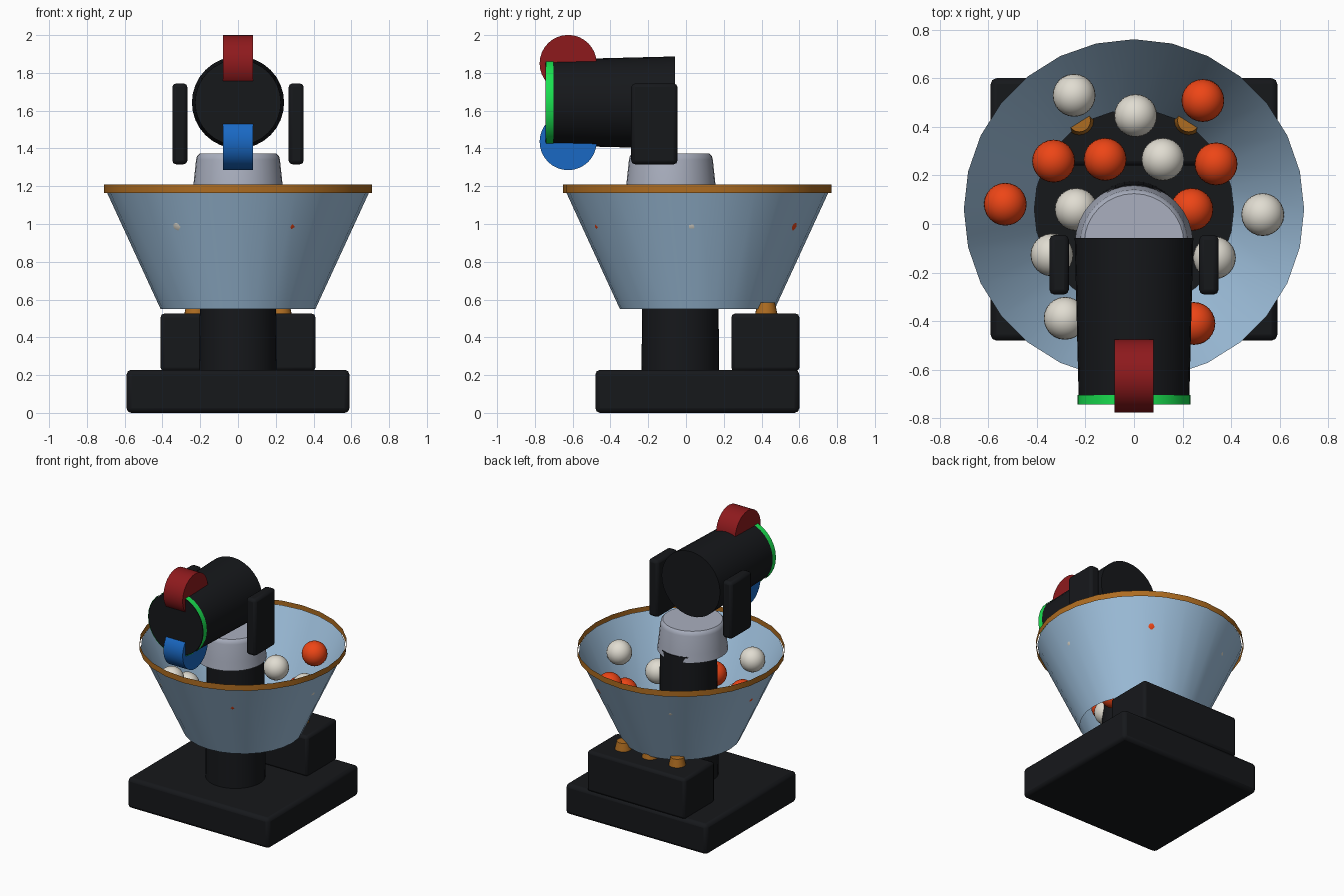
import bpy
import math

if "Cube" in bpy.data.objects:
    bpy.data.objects.remove(bpy.data.objects["Cube"])

COLORS = {
    "black": (0.008, 0.009, 0.011), "pale_blue": (0.36, 0.55, 0.75),
    "amber": (0.42, 0.15, 0.015), "orange": (0.85, 0.06, 0.008),
    "ivory": (0.75, 0.72, 0.64), "grey": (0.40, 0.43, 0.52),
    "green": (0.01, 0.75, 0.08), "red": (0.27, 0.01, 0.012),
    "blue": (0.01, 0.14, 0.55),
}
mats = {}
for key, rgb in COLORS.items():
    mats[key] = bpy.data.materials.new(key)
    mats[key].diffuse_color = (*rgb, 1)


def finish(name, color, smooth=True):
    ob = bpy.context.object
    ob.name = name
    ob.data.materials.append(mats[color])
    if smooth:
        bpy.ops.object.shade_smooth_by_angle(angle=math.radians(35))
    return ob


def box(name, lo, hi, color, bevel):
    mid = [(a + b) / 2 for a, b in zip(lo, hi)]
    bpy.ops.mesh.primitive_cube_add(size=1, location=mid)
    ob = bpy.context.object
    ob.scale = [b - a for a, b in zip(lo, hi)]
    bpy.ops.object.transform_apply(location=False, rotation=False, scale=True)
    mod = ob.modifiers.new("bevel", "BEVEL")
    mod.width = bevel
    mod.segments = 2
    return finish(name, color)


def cone(name, r1, r2, depth, loc, color, rot=(0, 0, 0), sides=32, cap="NGON"):
    bpy.ops.mesh.primitive_cone_add(vertices=sides, radius1=r1, radius2=r2, depth=depth,
                                    location=loc, rotation=rot, end_fill_type=cap)
    ob = bpy.context.object
    # put vertices exactly on the x and y axes
    return finish(name, color)


def lathe(name, profile, loc, color, sides):
    verts, faces = [], []
    for r, z in profile:
        for i in range(sides):
            a = 2 * math.pi * i / sides
            verts.append((r * math.cos(a), r * math.sin(a), z))
    for k in range(len(profile) - 1):
        for i in range(sides):
            j = (i + 1) % sides
            faces.append((k * sides + i, k * sides + j, (k + 1) * sides + j, (k + 1) * sides + i))
    faces.append(tuple(reversed(range(sides))))
    faces.append(tuple(range((len(profile) - 1) * sides, len(profile) * sides)))
    mesh = bpy.data.meshes.new(name)
    mesh.from_pydata(verts, [], faces)
    ob = bpy.data.objects.new(name, mesh)
    ob.location = loc
    bpy.context.collection.objects.link(ob)
    bpy.ops.object.select_all(action="DESELECT")
    bpy.context.view_layer.objects.active = ob
    ob.select_set(True)
    return finish(name, color)


# base, control box and knobs
box("base", (-0.59, -0.48, 0), (0.59, 0.60, 0.228), "black", 0.025)
box("control_box", (-0.41, 0.24, 0.22), (0.41, 0.60, 0.526), "black", 0.02)
for i in (-1, 0, 1):
    cone(f"knob_{i + 2}", 0.06, 0.046, 0.065, (0.225 * i, 0.425, 0.552), "amber", sides=20)

# column and neck
cone("column", 0.206, 0.195, 0.98, (0, -0.03, 0.70), "black")
lathe("neck", [(0.243, 1.15), (0.236, 1.21), (0.222, 1.34), (0.217, 1.36), (0.205, 1.372)],
      (0, -0.08, 0), "grey", 32)

# open hopper bowl and its rim band
cone("hopper_bowl", 0.41, 0.70, 0.63, (0, 0.06, 0.865), "pale_blue", sides=28, cap="NOTHING")
cone("hopper_rim", 0.71, 0.71, 0.044, (0, 0.06, 1.187), "amber", sides=28, cap="NOTHING")

# three rings of alternating balls: radius, height, start angle
for ring, (r, z, start) in enumerate([(0.238, 0.70, 0), (0.386, 0.865, 29), (0.53, 1.022, 57.7)]):
    for i in range(6):
        a = math.radians(start + 60 * i)
        bpy.ops.mesh.primitive_uv_sphere_add(
            segments=24, ring_count=14, radius=0.088,
            location=(r * math.cos(a), 0.06 + r * math.sin(a), z))
        finish(f"ball_{ring + 1}_{i + 1}", "ivory" if i % 2 else "orange")

# launcher barrel along y with its muzzle band
FWD = (math.pi / 2, 0, 0)
cone("barrel", 0.244, 0.227, 0.685, (0, -0.4, 1.643), "black", FWD, 32) \
    .rotation_euler = FWD
cone("muzzle_band", 0.232, 0.232, 0.039, (0, -0.722, 1.643), "green", FWD, 32, "NOTHING")

# throwing wheels
for name, z, color in (("upper_wheel", 1.85, "red"), ("lower_wheel", 1.436, "blue")):
    cone(name, 0.151, 0.151, 0.16, (0, -0.624, z), color, (0, math.pi / 2, 0), 32)

# side brackets
for side, s in (("left", -1), ("right", 1)):
    x = sorted((s * 0.268, s * 0.348))
    box(f"{side}_bracket", (x[0], -0.29, 1.316), (x[1], -0.045, 1.744), "black", 0.02)

for m in bpy.data.materials:
    if m.users and not m.is_grease_pencil:
        m.use_nodes = True
        m.node_tree.nodes["Principled BSDF"].inputs["Base Color"].default_value = m.diffuse_color
